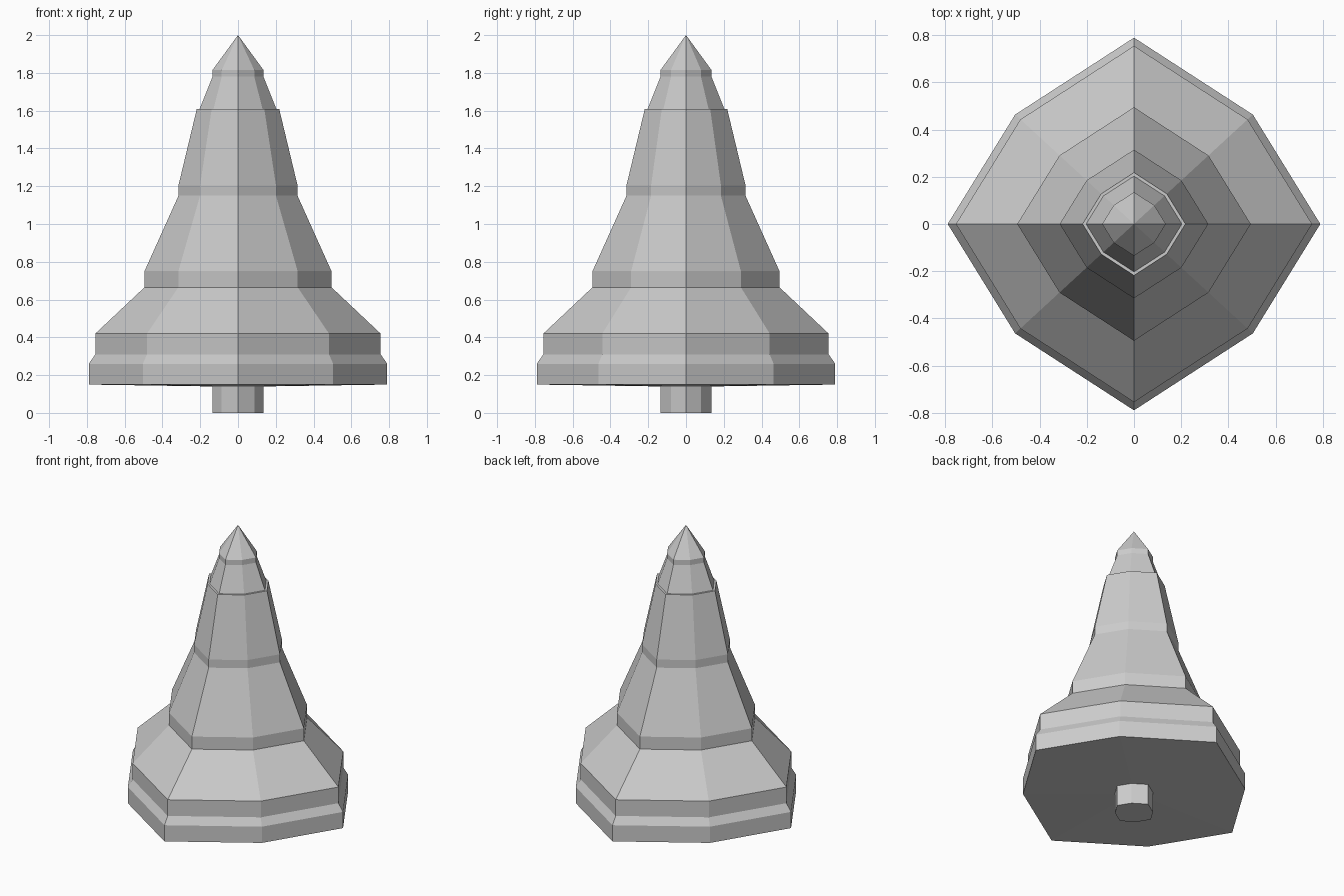
import bpy, bmesh

if "Cube" in bpy.data.objects:
    bpy.data.objects.remove(bpy.data.objects["Cube"])

# Slightly squashed eight-sided outline, scaled by each ring's radius
OUTLINE = [(1, 0), (.638, .587), (0, 1), (-.638, .587),
           (-1, 0), (-.638, -.587), (0, -1), (.638, -.587)]


def lathe(name, profile, cap_bottom=False, apex=None):
    """Stack outline rings along a (radius, z) profile."""
    bm = bmesh.new()
    rings = [[bm.verts.new((x * r, y * r, z)) for x, y in OUTLINE] for r, z in profile]
    n = len(OUTLINE)
    for a, b in zip(rings, rings[1:]):
        for i in range(n):
            j = (i + 1) % n
            bm.faces.new((a[i], a[j], b[j], b[i]))
    if cap_bottom:
        bm.faces.new(rings[0][::-1])
    if apex is not None:
        tip = bm.verts.new((0, 0, apex))
        for i in range(n):
            bm.faces.new((rings[-1][i], rings[-1][(i + 1) % n], tip))
    mesh = bpy.data.meshes.new(name)
    bm.to_mesh(mesh)
    bm.free()
    obj = bpy.data.objects.new(name, mesh)
    bpy.context.collection.objects.link(obj)
    return obj


# Trunk stub under the tree
lathe("trunk", [(.135, 0), (.135, .14)], cap_bottom=True)

# Tiered foliage, from the underside up to the tip
lathe("foliage", [
    (.135, .14), (.79, .15), (.79, .26), (.755, .31), (.755, .42),
    (.495, .665), (.495, .75), (.315, 1.15), (.315, 1.205),
    (.218, 1.61), (.203, 1.61), (.135, 1.78), (.135, 1.815),
], apex=2.0)
